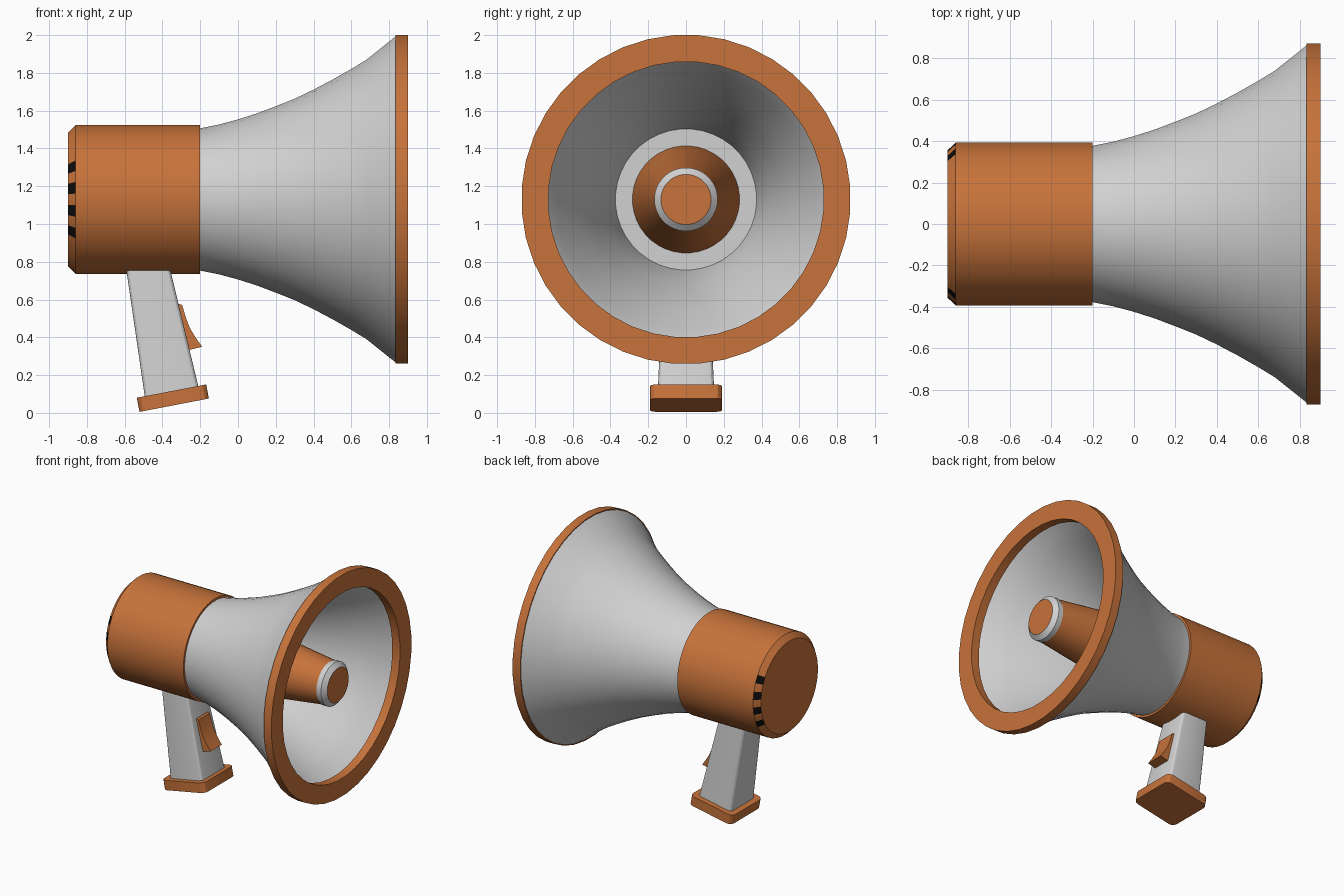
import bpy
import bmesh
from math import sin, cos, pi, radians
from mathutils import Matrix, Vector

cube = bpy.data.objects.get("Cube")
if cube:
    bpy.data.objects.remove(cube)

AXIS_Z = 1.13      # height of the horn axis
SEGMENTS = 40


def material(name, color):
    m = bpy.data.materials.new(name)
    m.use_nodes = True
    m.diffuse_color = (*color, 1)
    m.node_tree.nodes["Principled BSDF"].inputs["Base Color"].default_value = (*color, 1)
    return m


ORANGE = material("orange plastic", (0.57, 0.17, 0.043))
GREY = material("light grey plastic", (0.64, 0.64, 0.64))
BLACK = material("black vent", (0.004, 0.004, 0.004))


def finish(name, bm, mats, matrix=None):
    bmesh.ops.recalc_face_normals(bm, faces=bm.faces)
    mesh = bpy.data.meshes.new(name)
    bm.to_mesh(mesh)
    bm.free()
    for m in mats:
        mesh.materials.append(m)
    obj = bpy.data.objects.new(name, mesh)
    bpy.context.collection.objects.link(obj)
    if matrix:
        obj.matrix_world = matrix
    bpy.ops.object.select_all(action='DESELECT')
    obj.select_set(True)
    bpy.context.view_layer.objects.active = obj
    bpy.ops.object.shade_smooth_by_angle(angle=radians(28))
    return obj


def revolve(name, profile, mats, closed=False):
    """Turn a profile of (x, radius) points around the horn axis."""
    bm = bmesh.new()
    rings = []
    for x, r in profile:
        if r == 0:
            rings.append([bm.verts.new((x, 0, AXIS_Z))] * SEGMENTS)
            continue
        angles = [2 * pi * (i + 0.5) / SEGMENTS for i in range(SEGMENTS)]
        rings.append([bm.verts.new((x, r * cos(a), AXIS_Z + r * sin(a))) for a in angles])
    pairs = list(zip(rings, rings[1:]))
    if closed:
        pairs.append((rings[-1], rings[0]))
    for a, b in pairs:
        for i in range(SEGMENTS):
            j = (i + 1) % SEGMENTS
            quad = dict.fromkeys((a[i], a[j], b[j], b[i]))
            bm.faces.new(list(quad))
    return finish(name, bm, mats)


def tapered_block(name, bottom, top, z0, z1, bevel, mat, matrix):
    """Box with separate half sizes at each end and rounded upright edges."""
    bm = bmesh.new()
    bmesh.ops.create_cube(bm, size=2)
    upright = [e for e in bm.edges if abs(e.verts[0].co.z - e.verts[1].co.z) > 1]
    for v in bm.verts:
        hx, hy = top if v.co.z > 0 else bottom
        v.co = (v.co.x * hx, v.co.y * hy, z1 if v.co.z > 0 else z0)
    bmesh.ops.bevel(bm, geom=upright, offset=bevel, segments=3, profile=0.5, affect='EDGES')
    return finish(name, bm, [mat], matrix)


# Rear housing, with alternate chamfer facets painted as vents on both sides
housing = revolve("rear_housing",
                  [(-0.9, 0), (-0.9, 0.355), (-0.86, 0.395), (-0.2, 0.395), (-0.2, 0)],
                  [ORANGE, BLACK])
for face in housing.data.polygons:
    c = face.center
    on_chamfer = -0.895 < c.x < -0.865
    step = round((c.z - AXIS_Z) / 0.057)
    if on_chamfer and abs(c.z - AXIS_Z) < 0.2 and step % 2 != 0 or \
            on_chamfer and 0.15 < abs(c.z - AXIS_Z) < 0.2:
        face.material_index = 0
# facet number counted from the side direction decides the vents
for face in housing.data.polygons:
    c = face.center
    if -0.895 < c.x < -0.865:
        side = Vector((abs(c.y), c.z - AXIS_Z))
        facet = round(side.angle_signed(Vector((1, 0))) / (2 * pi / SEGMENTS))
        if facet in (-3, -1, 1, 3):
            face.material_index = 1

# Flared bell as a thin shell, closed at the throat by a flat plate
flare = [(-0.2, 0.378), (-0.1, 0.398), (0, 0.425), (0.1, 0.457), (0.2, 0.495),
         (0.3, 0.535), (0.4, 0.583), (0.5, 0.636), (0.6, 0.693), (0.68, 0.742), (0.835, 0.866)]
inner = [(x, r - 0.006) for x, r in reversed(flare[1:])]
revolve("horn_bell", [(-0.21, 0), (-0.21, 0.378)] + flare + inner + [(-0.19, 0.374), (-0.19, 0)],
        [GREY])

# Rim around the mouth
revolve("mouth_rim", [(0.833, 0.73), (0.833, 0.872), (0.9, 0.872), (0.9, 0.73)],
        [ORANGE], closed=True)

# Inner cone with its tip ring and cap
revolve("inner_cone", [(-0.2, 0.285), (0.81, 0.162)], [ORANGE])
revolve("tip_ring", [(0.8, 0.13), (0.8, 0.168), (0.84, 0.168), (0.87, 0.133), (0.866, 0.13)],
        [GREY], closed=True)
revolve("tip_cap", [(0.82, 0.133), (0.87, 0.133), (0.87, 0)], [ORANGE])

# Slanted grip and its foot
tilt = Matrix.Translation((-0.345, 0, 0.078)) @ Matrix.Rotation(radians(-10.9), 4, 'Y')
tapered_block("handle_grip", (0.146, 0.15), (0.113, 0.118), 0, 0.72, 0.025, GREY, tilt)
tapered_block("handle_foot", (0.187, 0.19), (0.187, 0.19), -0.038, 0.038, 0.04, ORANGE, tilt)

# Trigger: side outline extruded across the grip
outline = [(-0.34, 0.57), (-0.31, 0.577), (-0.295, 0.57), (-0.278, 0.51), (-0.255, 0.45),
           (-0.225, 0.4), (-0.19, 0.35), (-0.25, 0.335), (-0.29, 0.335)]
bm = bmesh.new()
side = bm.faces.new([bm.verts.new((x, -0.07, z)) for x, z in outline])
extruded = bmesh.ops.extrude_face_region(bm, geom=[side], use_keep_orig=True)
bmesh.ops.translate(bm, vec=(0, 0.14, 0),
                    verts=[v for v in extruded["geom"] if isinstance(v, bmesh.types.BMVert)])
finish("trigger", bm, [ORANGE])
